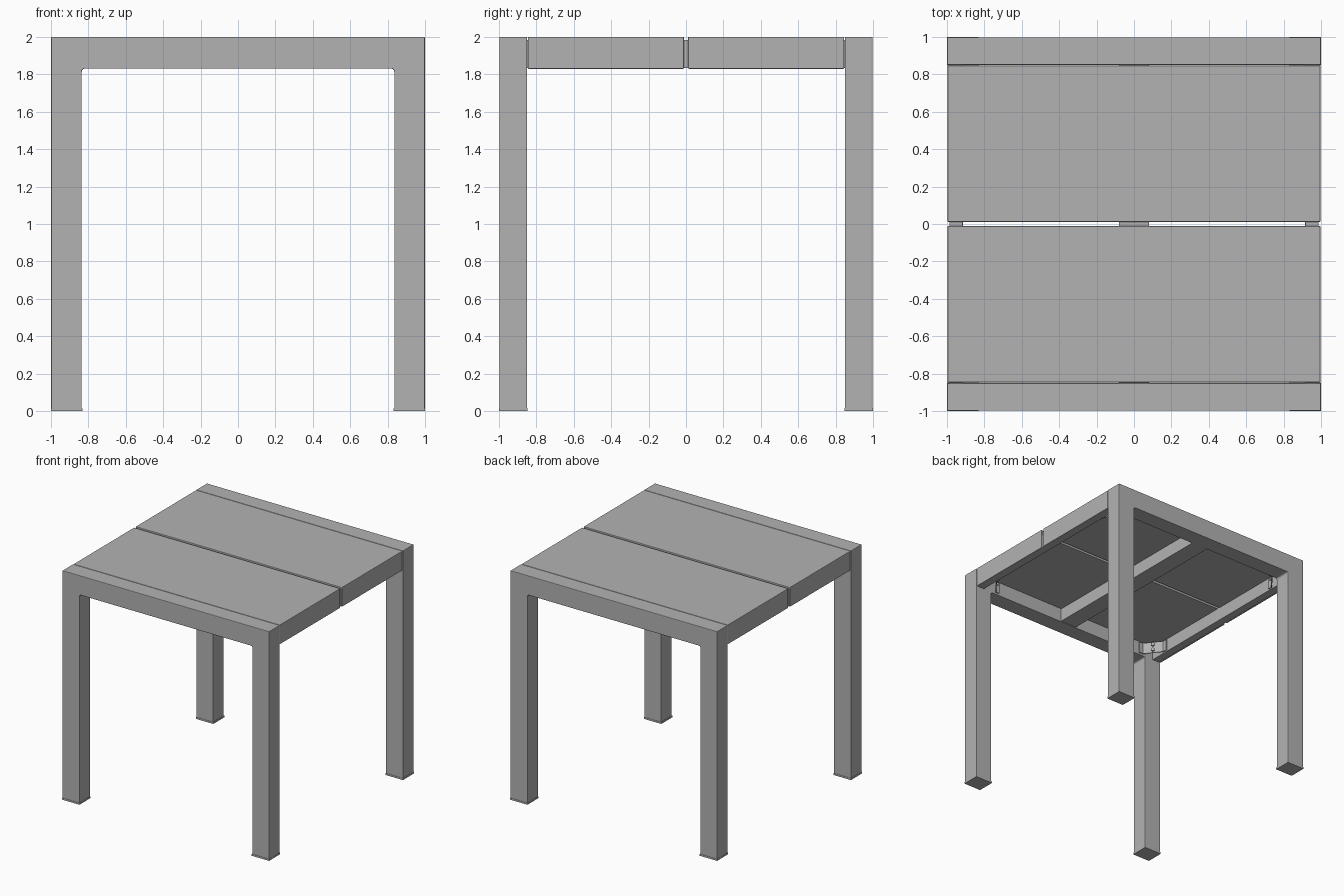
import bpy, bmesh, math
from mathutils import Vector

default = bpy.data.objects.get("Cube")
if default:
    bpy.data.objects.remove(default, do_unlink=True)


def make_material(name, value):
    mat = bpy.data.materials.new(name)
    mat.use_nodes = True
    colour = (value, value, value, 1)
    mat.diffuse_color = colour
    mat.node_tree.nodes["Principled BSDF"].inputs["Base Color"].default_value = colour
    return mat


GREY = make_material("painted grey metal", 0.45)


def finish(name, bm, bevel=0.0):
    bmesh.ops.recalc_face_normals(bm, faces=bm.faces)
    mesh = bpy.data.meshes.new(name)
    bm.to_mesh(mesh)
    bm.free()
    obj = bpy.data.objects.new(name, mesh)
    bpy.context.collection.objects.link(obj)
    mesh.materials.append(GREY)
    if bevel:
        mod = obj.modifiers.new("soft edges", "BEVEL")
        mod.width = bevel
        mod.segments = 2
        mod.limit_method = "ANGLE"
    return obj


def box(name, low, high, bevel=0.0):
    bm = bmesh.new()
    bmesh.ops.create_cube(bm, size=1)
    low, high = Vector(low), Vector(high)
    for v in bm.verts:
        v.co = v.co * (high - low) + (low + high) / 2
    return finish(name, bm, bevel)


def extrude_profile(name, points, y0, y1, bevel):
    """Extrude an x-z outline along y."""
    bm = bmesh.new()
    face = bm.faces.new([bm.verts.new((x, y0, z)) for x, z in points])
    moved = bmesh.ops.extrude_face_region(bm, geom=[face])["geom"]
    verts = [g for g in moved if isinstance(g, bmesh.types.BMVert)]
    bmesh.ops.translate(bm, verts=verts, vec=(0, y1 - y0, 0))
    return finish(name, bm, bevel)


def arch(outer, inner, bottom, under, top, radius):
    """Upside-down U outline with rounded inner corners."""
    half = [(outer, top), (outer, bottom), (inner, bottom)]
    for i in range(5):
        a = math.radians(22.5 * i)
        half.append((inner - radius + radius * math.cos(a),
                     under - radius + radius * math.sin(a)))
    return half + [(-x, z) for x, z in reversed(half)]


TOP, UNDER, FRAME_IN = 2.0, 1.83, 0.85

for side, sy in (("front", -1), ("back", 1)):
    # Leg frame: two legs and a top bar in one piece
    y0, y1 = sorted((sy * 0.997, sy * FRAME_IN))
    extrude_profile(side + "_leg_frame",
                    arch(0.998, 0.835, 0.01, UNDER, TOP, 0.015), y0, y1, 0.004)

    # Half of the seat, folded down along both sides
    y0, y1 = sorted((sy * 0.846, sy * 0.011))
    extrude_profile(side + "_seat_panel",
                    arch(0.996, 0.984, UNDER, 1.95, TOP, 0.004), y0, y1, 0.004)

    for hand, sx in (("right", -1), ("left", 1)):
        # Foot cap
        x0, x1 = sorted((sx * 1.0, sx * 0.832))
        y0, y1 = sorted((sy * 1.0, sy * 0.847))
        box(f"{side}_{hand}_foot", (x0, y0, 0), (x1, y1, 0.015))

        # Corner bracket: a diagonal plate with two flanges and bolts
        a = Vector((sx * 0.80, sy * 0.84, 0))
        b = Vector((sx * 0.91, sy * 0.70, 0))
        normal = Vector((-sx * 0.14, -sy * 0.11, 0)).normalized()
        bm = bmesh.new()
        path = [a + Vector((-sx * 0.04, 0, 0)), a, b, b + Vector((0, -sy * 0.04, 0))]
        for p, q in zip(path, path[1:]):
            bm.faces.new([bm.verts.new((v.x, v.y, z)) for v, z in
                          ((p, 1.84), (q, 1.84), (q, 1.94), (p, 1.94))])
        bmesh.ops.remove_doubles(bm, verts=bm.verts, dist=0.0001)
        bracket = finish(f"{side}_{hand}_corner_bracket", bm)
        bracket.modifiers.new("plate", "SOLIDIFY").thickness = 0.008
        for n, z in enumerate((1.865, 1.915)):
            bm = bmesh.new()
            bmesh.ops.create_cone(bm, cap_ends=True, segments=6,
                                  radius1=0.016, radius2=0.016, depth=0.025)
            bolt = finish(f"{side}_{hand}_bolt_{n + 1}", bm)
            bolt.rotation_euler = normal.to_track_quat("Z", "Y").to_euler()
            bolt.location = (a + b) / 2 + normal * 0.01 + Vector((0, 0, z))

# Rails under the seat
for name, x0, x1 in (("right_rail", -0.986, -0.915),
                     ("middle_rail", -0.08, 0.08),
                     ("left_rail", 0.915, 0.986)):
    box(name, (x0, -FRAME_IN, UNDER + 0.003), (x1, FRAME_IN, 1.985), 0.003)
